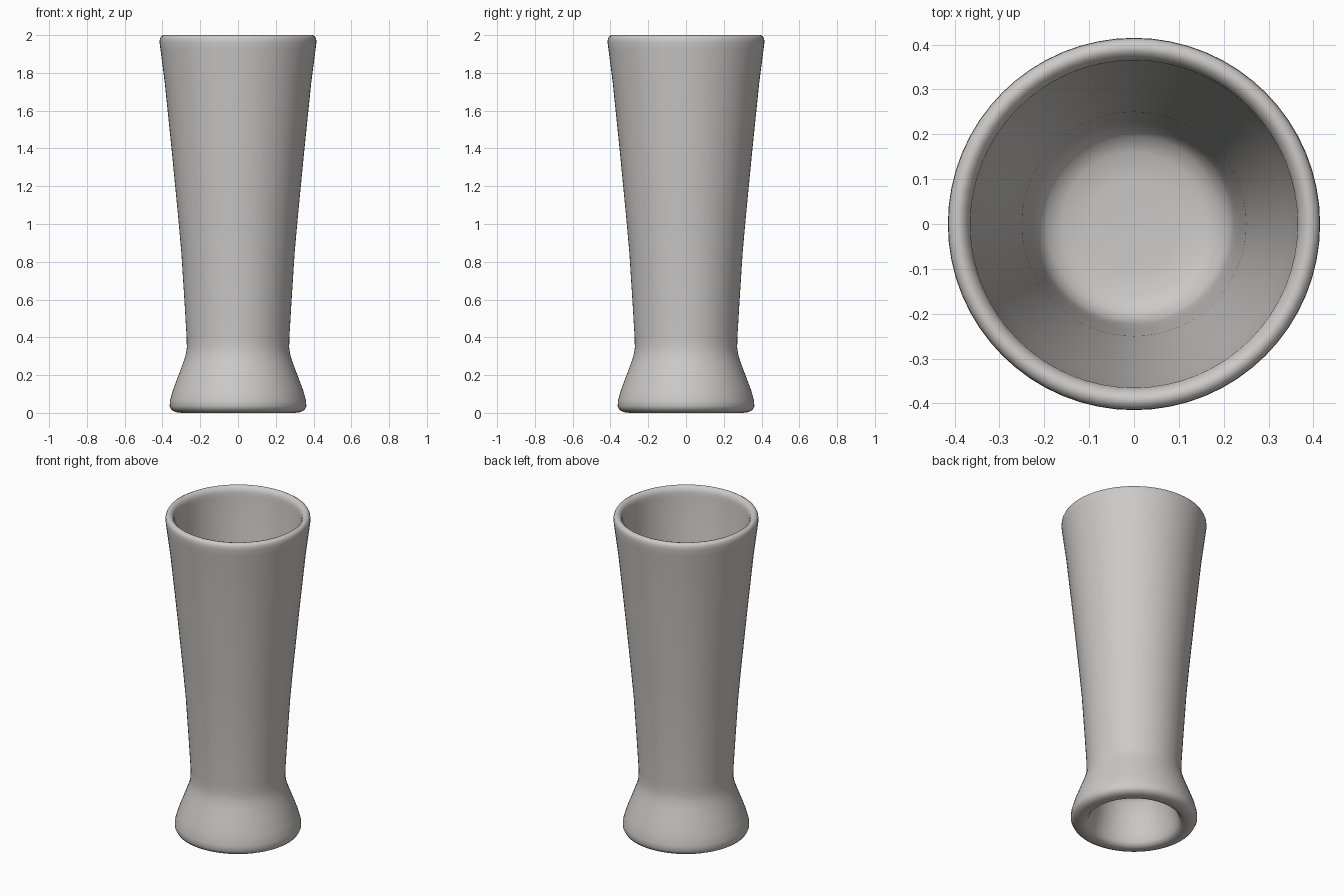
import bpy, bmesh, math

if "Cube" in bpy.data.objects:
    bpy.data.objects.remove(bpy.data.objects["Cube"])

SEGMENTS = 64

# One grey ceramic colour
grey = bpy.data.materials.new("light_grey")
grey.diffuse_color = (0.6, 0.59, 0.575, 1)
grey.use_nodes = True
grey.node_tree.nodes["Principled BSDF"].inputs["Base Color"].default_value = grey.diffuse_color


def lathe(name, profile, material):
    """Spin an (r, z) profile around the z axis into a closed smooth solid."""
    bm = bmesh.new()
    verts = [bm.verts.new((r, 0, z)) for r, z in profile]
    edges = [bm.edges.new(pair) for pair in zip(verts, verts[1:])]
    bmesh.ops.spin(bm, geom=verts + edges, cent=(0, 0, 0), axis=(0, 0, 1),
                   angle=math.tau, steps=SEGMENTS, use_merge=False)
    bmesh.ops.remove_doubles(bm, verts=bm.verts, dist=1e-4)
    bmesh.ops.recalc_face_normals(bm, faces=bm.faces)
    mesh = bpy.data.meshes.new(name)
    bm.to_mesh(mesh)
    bm.free()
    mesh.materials.append(material)
    obj = bpy.data.objects.new(name, mesh)
    bpy.context.collection.objects.link(obj)
    bpy.context.view_layer.objects.active = obj
    obj.select_set(True)
    bpy.ops.object.shade_smooth_by_angle(angle=math.radians(50))
    return obj


# Hollow foot: ceiling and inner wall, then the rounded base ring
foot = [(0, 0.30), (0.12, 0.30), (0.18, 0.285), (0.205, 0.25), (0.225, 0.17),
        (0.25, 0.07), (0.26, 0.025), (0.275, 0.006), (0.30, 0),
        (0.33, 0.004), (0.352, 0.015), (0.362, 0.035), (0.36, 0.065)]
# Flared base, narrow neck and widening outer wall
outside = [(0.345, 0.12), (0.315, 0.20), (0.29, 0.265), (0.276, 0.31),
           (0.271, 0.345), (0.272, 0.40), (0.284, 0.60), (0.30, 0.85),
           (0.318, 1.05), (0.352, 1.40), (0.388, 1.75), (0.41, 1.92)]
# Rounded lip
lip = [(0.415, 1.96), (0.414, 1.98), (0.408, 1.993), (0.395, 2.0),
       (0.383, 1.997), (0.371, 1.985), (0.365, 1.965), (0.364, 1.94)]
# Inner wall running down to the filleted floor
inside = [(0.34, 1.75), (0.303, 1.40), (0.268, 1.05), (0.25, 0.85),
          (0.234, 0.60), (0.224, 0.45), (0.215, 0.40), (0.195, 0.372),
          (0.16, 0.355), (0.10, 0.35), (0, 0.35)]

lathe("tall_cup", foot + outside + lip + inside, grey)
